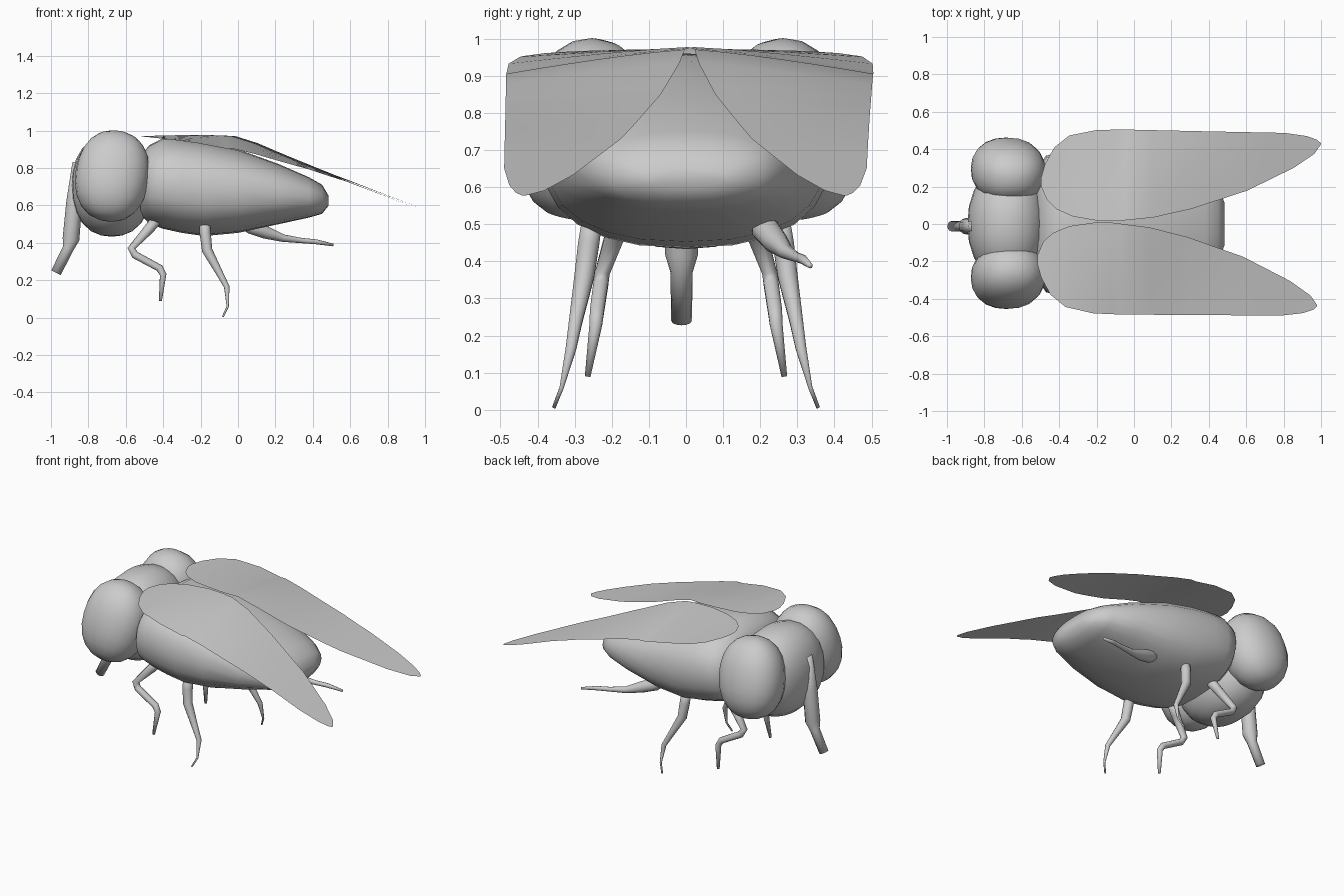
import bpy, bmesh, math
from mathutils import Vector

if "Cube" in bpy.data.objects:
    bpy.data.objects.remove(bpy.data.objects["Cube"])


def make(name, verts, faces):
    me = bpy.data.meshes.new(name)
    me.from_pydata([tuple(v) for v in verts], [], faces)
    bm = bmesh.new()
    bm.from_mesh(me)
    bmesh.ops.recalc_face_normals(bm, faces=bm.faces[:])
    for f in bm.faces:
        f.smooth = True
    bm.to_mesh(me)
    bm.free()
    ob = bpy.data.objects.new(name, me)
    bpy.context.collection.objects.link(ob)
    return ob


def skin(name, rings):
    """Join equal-sized rings of points into a closed skin."""
    n = len(rings[0])
    faces = [(i * n + j, i * n + (j + 1) % n, (i + 1) * n + (j + 1) % n, (i + 1) * n + j)
             for i in range(len(rings) - 1) for j in range(n)]
    faces += [tuple(range(n)), tuple(range((len(rings) - 1) * n, len(rings) * n))]
    return make(name, [v for r in rings for v in r], faces)


def tube(name, path, side=1, n=10):
    """Tapered limb through (x, y, z, radius) points."""
    pts = [Vector((x, y * side, z)) for x, y, z, r in path]
    rings = []
    for i, p in enumerate(pts):
        a = (p - pts[i - 1]).normalized() if i else Vector()
        b = (pts[i + 1] - p).normalized() if i < len(pts) - 1 else Vector()
        t = (a + b).normalized()
        u = t.cross(Vector((0, 1, 0))).normalized()
        v = t.cross(u)
        r = path[i][3]
        rings.append([p + r * (u * math.cos(k * math.tau / n) + v * math.sin(k * math.tau / n))
                      for k in range(n)])
    return skin(name, rings)


def ball(name, loc, scale, rot=(0, 0, 0), power=2.25):
    """Slightly boxy ellipsoid."""
    bpy.ops.mesh.primitive_uv_sphere_add(segments=20, ring_count=12, radius=1,
                                         location=loc, rotation=rot)
    ob = bpy.context.object
    ob.name = name
    for v in ob.data.vertices:
        v.co /= sum(abs(c) ** power for c in v.co) ** (1 / power)
    ob.scale = scale
    bpy.ops.object.shade_smooth()
    return ob


def lerp(table, x):
    for (x0, a), (x1, b) in zip(table, table[1:]):
        if x <= x1:
            return a + (b - a) * (x - x0) / (x1 - x0)
    return table[-1][1]


# body: squarish oval sections along x (x, top, bottom, half width)
sections = [(-0.52, 0.87, 0.55, 0.29), (-0.47, 0.925, 0.50, 0.365), (-0.40, 0.96, 0.475, 0.385),
            (-0.30, 0.955, 0.453, 0.39), (-0.18, 0.94, 0.436, 0.39), (0.0, 0.90, 0.453, 0.375),
            (0.22, 0.82, 0.50, 0.325), (0.38, 0.75, 0.535, 0.26), (0.45, 0.71, 0.555, 0.205),
            (0.485, 0.65, 0.60, 0.11)]


def oval(x, top, bottom, w, n=24):
    ring = []
    for k in range(n):
        c, s = math.cos(k * math.tau / n), math.sin(k * math.tau / n)
        e = 2 / 2.4
        ring.append((x, w * math.copysign(abs(c) ** e, c),
                     (top + bottom) / 2 + (top - bottom) / 2 * math.copysign(abs(s) ** e, s)))
    return ring


skin("body", [oval(*s) for s in sections])

# head and eyes
ball("head", (-0.675, 0, 0.705), (0.215, 0.30, 0.272))
for s, label in ((1, "left"), (-1, "right")):
    ball("eye_" + label, (-0.672, 0.282 * s + 0.004, 0.757), (0.198, 0.168, 0.246),
         (math.radians(14) * s, math.radians(8), 0))

# proboscis
tube("proboscis", [(-0.855, -0.012, 0.83, 0.03), (-0.875, -0.012, 0.62, 0.043),
                   (-0.893, -0.012, 0.42, 0.045), (-0.908, -0.012, 0.37, 0.03),
                   (-0.973, -0.012, 0.24, 0.028)], n=12)

# legs: front and middle pairs, single rear leg
front = [(-0.43, 0.17, 0.53, 0.03), (-0.475, 0.19, 0.475, 0.028), (-0.57, 0.225, 0.37, 0.021),
         (-0.55, 0.23, 0.335, 0.021), (-0.42, 0.24, 0.265, 0.02), (-0.40, 0.243, 0.23, 0.018),
         (-0.415, 0.265, 0.09, 0.008)]
middle = [(-0.18, 0.25, 0.53, 0.028), (-0.175, 0.262, 0.45, 0.03), (-0.165, 0.274, 0.36, 0.028),
          (-0.10, 0.297, 0.24, 0.019), (-0.06, 0.31, 0.165, 0.015), (-0.055, 0.335, 0.06, 0.006),
          (-0.08, 0.356, 0.006, 0.005)]
rear = [(0.0, 0.20, 0.53, 0.03), (0.07, 0.215, 0.485, 0.038), (0.15, 0.24, 0.455, 0.034),
        (0.24, 0.27, 0.425, 0.02), (0.34, 0.295, 0.412, 0.014), (0.42, 0.315, 0.405, 0.013),
        (0.51, 0.335, 0.388, 0.007)]
for s, label in ((1, "left"), (-1, "right")):
    tube("front_leg_" + label, front, s)
    tube("middle_leg_" + label, middle, s)
tube("rear_leg_left", rear)

# wings: thin bent sheets between an inner and an outer edge
outer = [(-0.5, 0.25), (-0.48, 0.32), (-0.43, 0.41), (-0.35, 0.473), (-0.2, 0.503), (-0.05, 0.505),
         (0.4, 0.495), (0.8, 0.487), (0.92, 0.47), (0.975, 0.45), (0.995, 0.432)]
inner = [(-0.5, 0.20), (-0.47, 0.13), (-0.42, 0.08), (-0.33, 0.04), (-0.2, 0.018), (-0.1, 0.015),
         (0.1, 0.035), (0.3, 0.08), (0.6, 0.178), (0.85, 0.30), (0.96, 0.375), (0.995, 0.425)]
ridge = [(-0.5, 0.973), (-0.2, 0.978), (-0.02, 0.972), (0.1, 0.935), (0.25, 0.872),
         (0.5, 0.77), (1.0, 0.575)]
droop = [(-0.5, 0.01), (-0.3, 0.03), (-0.05, 0.068), (0.1, 0.058), (0.4, 0.02), (0.6, 0.005), (1.0, 0)]
stations = sorted({x for x, _ in outer + inner + ridge if x < 1} | {0.7})
for s, label in ((1, "left"), (-1, "right")):
    verts, m = [], 7
    for x in stations:
        a, b = lerp(inner, x), lerp(outer, x)
        for k in range(m):
            y = a + (b - a) * k / (m - 1)
            z = lerp(ridge, x) - lerp(droop, x) * (y / 0.5) ** 1.3
            # the right wing sits slightly askew
            dx, dy = (0.004, 0) if s > 0 else (-0.016, 0.025 - 0.028 * (x + 0.2))
            verts.append((x + dx, y * s + dy, z))
    faces = [(i * m + k, i * m + k + 1, (i + 1) * m + k + 1, (i + 1) * m + k)
             for i in range(len(stations) - 1) for k in range(m - 1)]
    make("wing_" + label, verts, faces)
